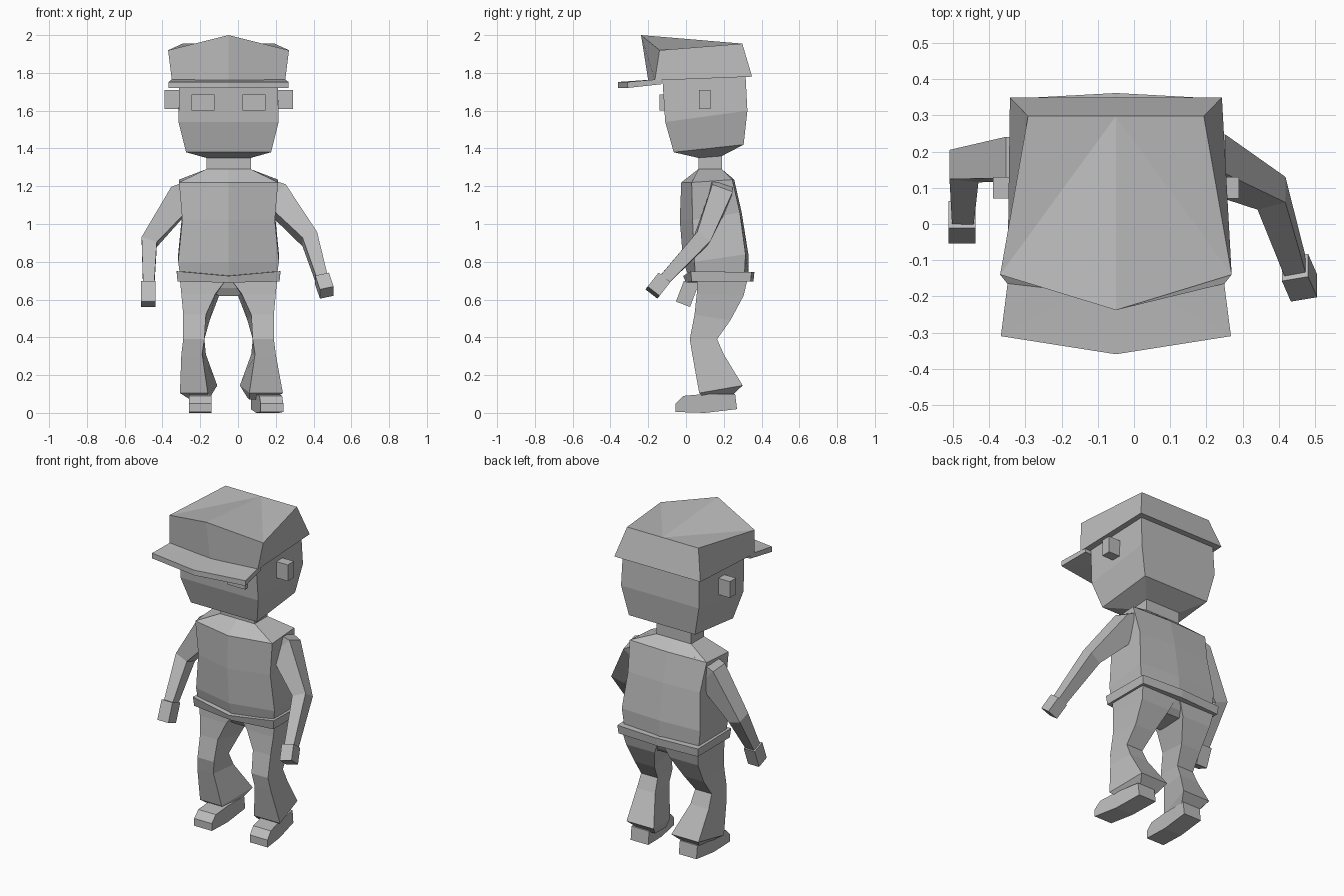
import bpy
import bmesh
from mathutils import Vector

cube = bpy.data.objects.get("Cube")
if cube:
    bpy.data.objects.remove(cube)

CX = -0.05  # centre line of the body

clay = bpy.data.materials.new("plain_grey")
clay.use_nodes = True
GREY = (0.5, 0.5, 0.5, 1)
clay.diffuse_color = GREY
clay.node_tree.nodes["Principled BSDF"].inputs["Base Color"].default_value = GREY


def loft(name, rings):
    """Skin a stack of equal-length rings and close both ends with fans."""
    bm = bmesh.new()
    loops = [[bm.verts.new(p) for p in ring] for ring in rings]
    n = len(loops[0])
    for low, high in zip(loops, loops[1:]):
        for i in range(n):
            j = (i + 1) % n
            bm.faces.new((low[i], low[j], high[j], high[i]))
    for end in (loops[0], loops[-1]):
        for i in range(1, n - 1):
            bm.faces.new((end[0], end[i], end[i + 1]))
    bmesh.ops.recalc_face_normals(bm, faces=bm.faces)
    mesh = bpy.data.meshes.new(name)
    bm.to_mesh(mesh)
    bm.free()
    mesh.materials.append(clay)
    obj = bpy.data.objects.new(name, mesh)
    bpy.context.collection.objects.link(obj)
    return obj


def ring(hw, yf, yb, zf, zb, fc=0, bc=0, fz=0, hb=None):
    """Six-point ring round the centre line; fc, bc and fz move the mid points."""
    hb = hb or hw
    return [(CX, yb + bc, zb), (CX + hb, yb, zb), (CX + hw, yf, zf),
            (CX, yf - fc, zf + fz), (CX - hw, yf, zf), (CX - hb, yb, zb)]


def limb(name, path, sizes):
    """Four-sided tube along a path, with a width and depth at each point."""
    pts = [Vector(p) for p in path]
    rings = []
    for i, (p, (w, d)) in enumerate(zip(pts, sizes)):
        t = (pts[min(i + 1, len(pts) - 1)] - pts[max(i - 1, 0)]).normalized()
        a = Vector((1, 0, 0))
        a = (a - a.dot(t) * t).normalized()
        b = t.cross(a)
        rings.append([p + a * u * w / 2 + b * v * d / 2
                      for u, v in ((1, 1), (-1, 1), (-1, -1), (1, -1))])
    return loft(name, rings)


def box(name, x, y, z):
    return loft(name, [[(x[0], y[0], h), (x[1], y[0], h),
                        (x[1], y[1], h), (x[0], y[1], h)] for h in z])


# Head, neck, eyes and ears
loft("head", [ring(.118, .065, .19, 1.35, 1.36),
              ring(.225, -.065, .305, 1.38, 1.42),
              ring(.265, -.11, .325, 1.54, 1.6),
              ring(.26, -.125, .315, 1.77, 1.79)])
loft("neck", [ring(.118, .065, .19, 1.26, 1.26),
              ring(.118, .065, .19, 1.38, 1.38)])
for side, label in ((-1, "right"), (1, "left")):
    ex = CX + side * .135
    box(label + "_eye", (ex - .06, ex + .06), (-.14, -.1), (1.6, 1.685))
    ear_x = CX + side * .295
    box(label + "_ear", (ear_x - .045, ear_x + .045), (.07, .13), (1.61, 1.71))

# Cap crown and peaked brim
loft("cap_crown", [ring(.3, -.165, .35, 1.76, 1.78, fc=.035, hb=.293),
                   ring(.32, -.14, .298, 1.92, 1.955, fc=.098, fz=.08, hb=.243)])
loft("cap_brim", [ring(.318, -.31, -.13, 1.72, 1.74, fc=.05, hb=.295),
                  ring(.318, -.31, -.13, 1.752, 1.768, fc=.05, hb=.295)])

# Shirt and belt
loft("torso", [ring(.255, .05, .31, .72, .74, fc=.035, bc=.02),
               ring(.267, .045, .315, .8, .84, fc=.06, bc=.015),
               ring(.245, .035, .285, 1.02, 1.06, fc=.068, bc=.01),
               ring(.262, .03, .245, 1.22, 1.235, fc=.055, bc=.01),
               ring(.118, .065, .19, 1.29, 1.29)])
loft("belt", [ring(.27, .03, .342, .695, .695, fc=.03, bc=.015, fz=-.005),
              ring(.275, .025, .347, .75, .745, fc=.04, bc=.015, fz=-.025)])

# Arms and hands
arms = {
    "right": ([(-.2, .18, 1.18), (-.3, .18, 1.14), (-.47, .16, .905),
               (-.473, .025, .68)], [(-.475, .026, .685), (-.475, -.016, .575)]),
    "left": ([(.1, .18, 1.18), (.2, .175, 1.14), (.38, .085, .92),
              (.446, -.12, .7)], [(.445, -.12, .71), (.47, -.177, .637)]),
}
for label, (arm, hand) in arms.items():
    limb(label + "_arm", arm, [(.14, .12), (.15, .115), (.085, .085), (.06, .06)])
    limb(label + "_hand", hand, [(.075, .08), (.075, .08)])

# Trousers: hips, then each leg as inner, outer, front, back, front z, back z, twist
loft("hips", [ring(.05, .1, .27, .62, .62), ring(.13, .075, .3, .66, .65),
              ring(.258, .06, .328, .71, .71)])
LEG = [(.01, .258, .06, .326, .71, .71, 0),
       (.05, .245, .057, .305, .63, .62, .02),
       (.1, .235, .045, .235, .52, .49, .02),
       (.128, .24, .02, .165, .39, .39, 0),
       (.12, .245, .033, .2, .31, .31, .02),
       (.06, .245, .07, .3, .105, .145, .05),
       (.1, .2, .11, .23, .07, .08, .01)]
for side, label in ((-1, "right"), (1, "left")):
    rings = []
    for xi, xo, yf, yb, zf, zb, twist in LEG:
        out = .03 if side > 0 and zf < .2 else 0
        corners = ((xi, yb, zb), (xo, yb, zb),
                   (xo + twist / 4 + out, yf, zf), (xi + twist, yf, zf))
        rings.append([(CX + side * x, y, z) for x, y, z in corners])
    loft(label + "_leg", rings)

# Shoes, drawn as side profiles swept across the width; the left toe turns out
PROFILE = [(.27, .02), (.26, .1), (.1, .1), (-.015, .09),
           (-.055, .05), (-.055, .005), (.1, 0)]
for label, x0, turn in (("right", -.26, 0), ("left", .12, .16)):
    loft(label + "_shoe", [[(x0 + w - turn * (y + .055), y, z) for y, z in PROFILE]
                           for w in (0, .12)])
